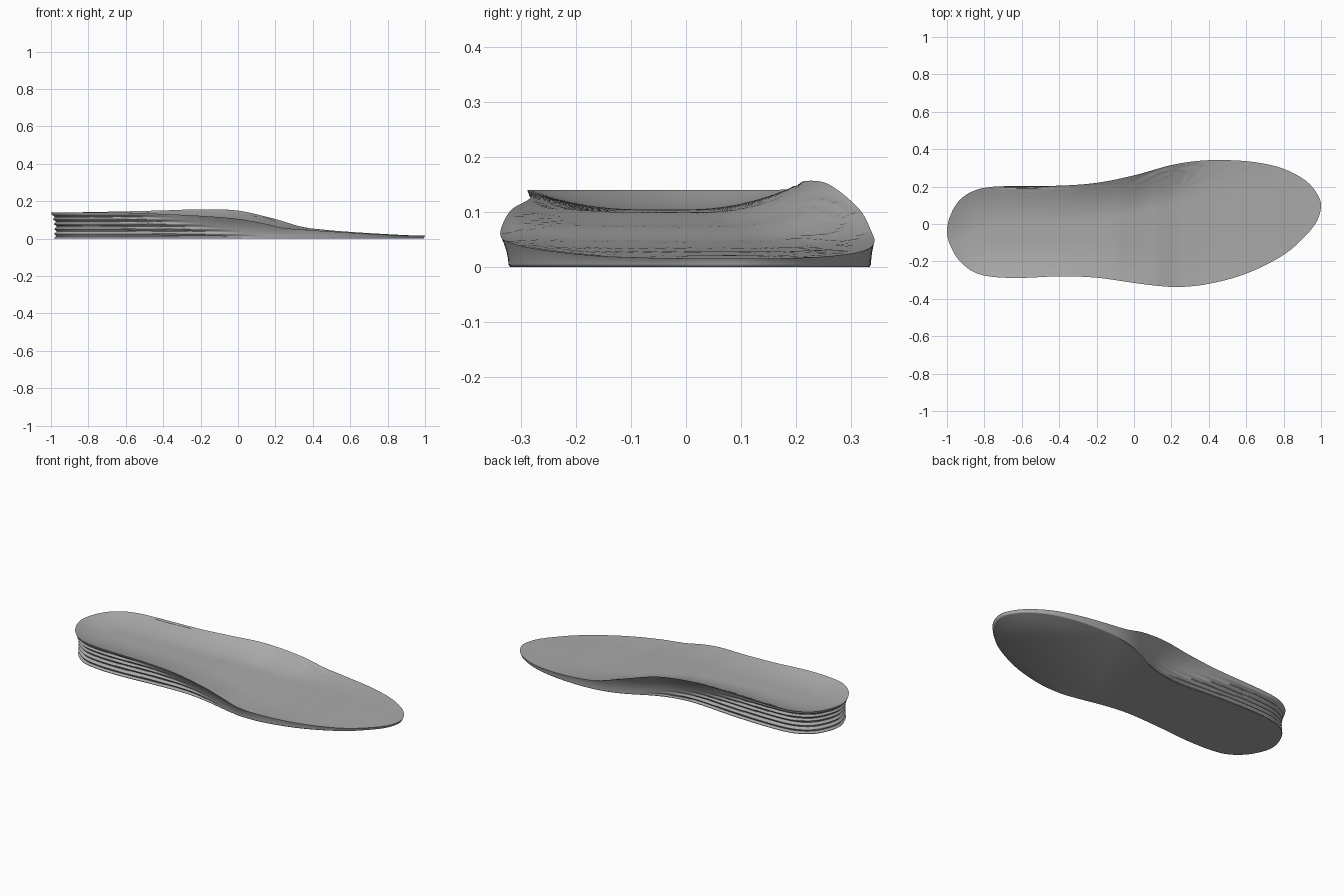
import bpy, bmesh, math
from mathutils import Vector

if "Cube" in bpy.data.objects:
    bpy.data.objects.remove(bpy.data.objects["Cube"])

# Rim of the insole: x, y and edge height, from the heel along the arch side to the toe and back
RIM = [
    (-1, -.04, .14), (-.98, .05, .14), (-.93, .13, .14), (-.85, .18, .141),
    (-.74, .2, .143), (-.4, .205, .151), (-.2, .22, .157), (0, .26, .15),
    (.2, .315, .105), (.34, .337, .064), (.48, .342, .046), (.65, .33, .033),
    (.8, .295, .024), (.92, .23, .018), (.98, .16, .016), (1, .1, .016),
    (.98, .02, .016), (.92, -.06, .017), (.8, -.165, .021), (.6, -.265, .032),
    (.4, -.32, .045), (.24, -.337, .058), (.12, -.33, .085), (0, -.315, .106),
    (-.2, -.287, .122), (-.4, -.28, .132), (-.6, -.288, .139),
    (-.75, -.283, .14), (-.85, -.26, .14), (-.93, -.2, .14), (-.98, -.12, .14),
]
# Height of the foot bed along its length
BED = [(-1, .105), (-.4, .105), (-.1, .1), (.1, .075), (.25, .048),
       (.4, .036), (.6, .029), (.8, .022), (1, .015)]
STEPS, WALL_LEVELS, RINGS = 8, 44, 30
CUP_WIDTH = .2
RIDGE_PITCH = .026


def smoothstep(a, b, x):
    t = min(max((x - a) / (b - a), 0), 1)
    return t * t * (3 - 2 * t)


def spline(points, steps):
    """Closed smooth curve through unevenly spaced points."""
    pts = [Vector(p) for p in points]
    n = len(pts)
    gap = [(pts[(i + 1) % n] - pts[i]).length for i in range(n)]
    slope = [(pts[(i + 1) % n] - pts[i - 1]) / (gap[i] + gap[i - 1]) for i in range(n)]
    out = []
    for i in range(n):
        a, b = pts[i], pts[(i + 1) % n]
        ma, mb = slope[i] * gap[i], slope[(i + 1) % n] * gap[i]
        for s in range(steps):
            t = s / steps
            h = t * t * (3 - 2 * t)
            out.append(a.lerp(b, h) + ma * (t * (1 - t) ** 2) - mb * (t * t * (1 - t)))
    return out


def bed_height(x):
    for (xa, za), (xb, zb) in zip(BED, BED[1:]):
        if x <= xb:
            return za + (zb - za) * smoothstep(xa, xb, x) * .5 + (zb - za) * .5 * max(x - xa, 0) / (xb - xa)
    return BED[-1][1]


def top_height(x, y, rim):
    """Foot bed that curls up to the nearest rim height."""
    near = min(rim, key=lambda p: (p.x - x) ** 2 + (p.y - y) ** 2)
    d = math.hypot(near.x - x, near.y - y)
    curl = max(1 - d / CUP_WIDTH, 0) ** 2
    bed = bed_height(x)
    return bed + (near.z - bed) * curl


def wall_inset(p, z):
    """How far the side wall lies inside the rim at height z."""
    t = z / p.z
    undercut = (.065 if p.y > 0 else .035) * math.exp(-((p.x + .05) / .27) ** 2)
    heel = 1 - smoothstep(-.5, .1, p.x)
    inset = (.005 + .008 * heel + undercut) * (1 - t ** 2)
    inset += .008 * heel * math.sin(math.pi * t)
    # Stacked ridges, lower ones reaching further forward
    end = .2 - z * 4.5
    fade = (1 - smoothstep(end - .3, end, p.x)) * smoothstep(0, .12, 1 - t)
    inset += .012 * fade * math.sin(math.pi * z / RIDGE_PITCH) ** 2
    # Softened bottom corner
    return inset + .004 * max(1 - z / .006, 0) ** 2


rim = spline(RIM, STEPS)
count = len(rim)
normals = []
for i in range(count):
    along = rim[(i + 1) % count] - rim[i - 1]
    normals.append(Vector((along.y, -along.x, 0)).normalized())

bm = bmesh.new()
rows = []

# Side wall, bottom to rim
for level in range(WALL_LEVELS + 1):
    row = []
    for p, n in zip(rim, normals):
        z = p.z * level / WALL_LEVELS
        q = p + n * wall_inset(p, z)
        row.append(bm.verts.new((q.x, q.y, z)))
    rows.append(row)

# Foot bed, rim to centre
for ring in range(1, RINGS):
    s = 1 - ring / RINGS
    rows.append([bm.verts.new((p.x * s, p.y * s, top_height(p.x * s, p.y * s, rim))) for p in rim])

for low, high in zip(rows, rows[1:]):
    for i in range(count):
        j = (i + 1) % count
        bm.faces.new((low[i], low[j], high[j], high[i]))
centre = bm.verts.new((0, 0, top_height(0, 0, rim)))
for i in range(count):
    bm.faces.new((rows[-1][i], rows[-1][(i + 1) % count], centre))

# Flat underside
bm.faces.new(rows[0])
bmesh.ops.recalc_face_normals(bm, faces=bm.faces)

mesh = bpy.data.meshes.new("insole")
bm.to_mesh(mesh)
bm.free()
insole = bpy.data.objects.new("insole", mesh)
bpy.context.collection.objects.link(insole)

grey = bpy.data.materials.new("grey foam")
grey.use_nodes = True
colour = (.4, .4, .4, 1)
grey.diffuse_color = colour
grey.node_tree.nodes["Principled BSDF"].inputs["Base Color"].default_value = colour
mesh.materials.append(grey)

bpy.context.view_layer.objects.active = insole
insole.select_set(True)
bpy.ops.object.shade_smooth_by_angle(angle=math.radians(40))
